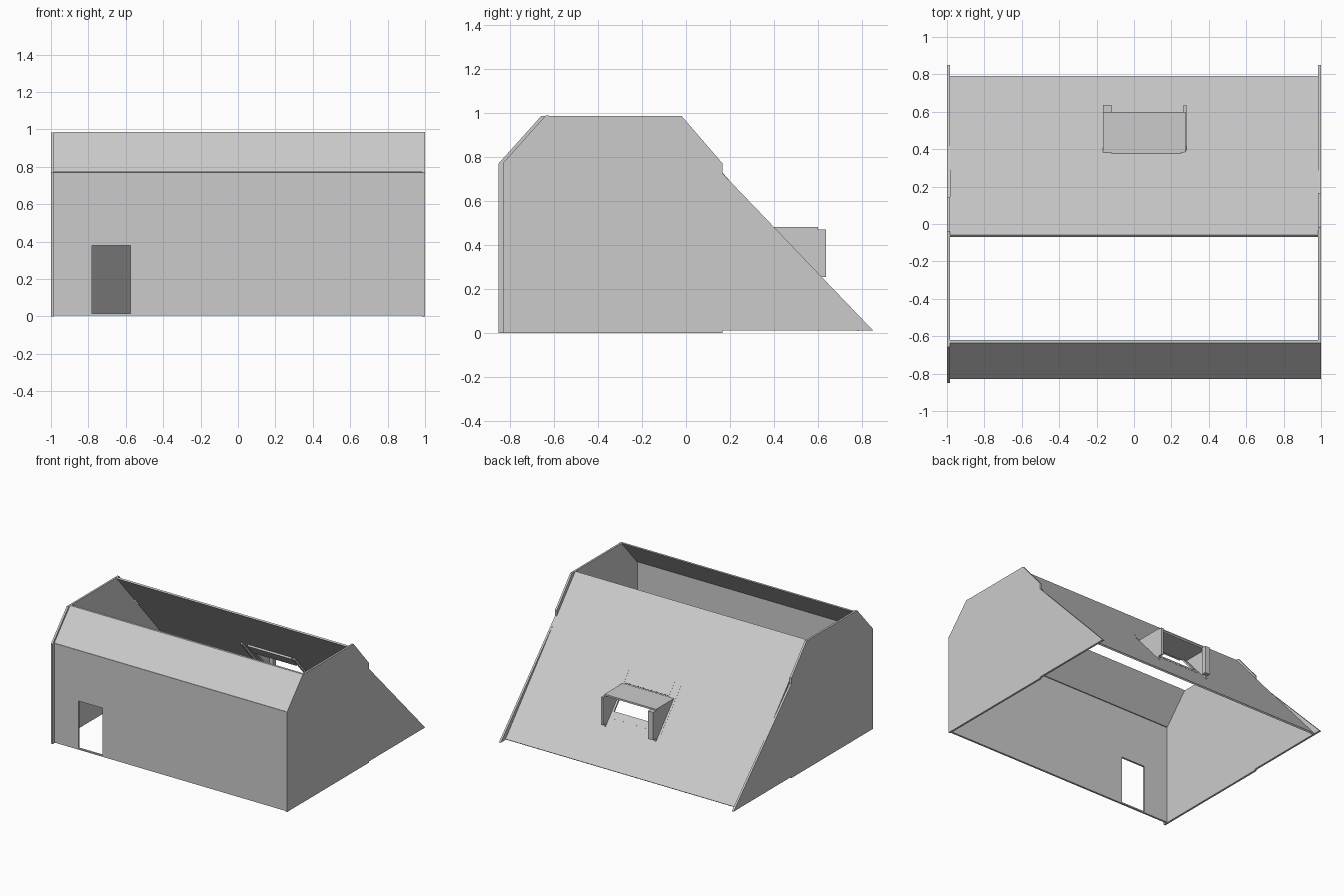
import bpy
import bmesh
from mathutils import Vector

cube = bpy.data.objects.get("Cube")
if cube:
    bpy.data.objects.remove(cube, do_unlink=True)

GREY = (0.6, 0.6, 0.6, 1.0)
mat = bpy.data.materials.new("plain_grey")
mat.use_nodes = True
mat.diffuse_color = GREY
mat.node_tree.nodes["Principled BSDF"].inputs["Base Color"].default_value = GREY

T = 0.015                                   # panel thickness
SLOPE = 1.14                                # roof pitch, rise over run
INWARD = Vector((SLOPE, 1)).normalized() * -1


def prism(name, profile, x0, x1):
    """Extrude a (y, z) outline from x0 to x1."""
    bm = bmesh.new()
    base = bm.faces.new([bm.verts.new((x0, y, z)) for y, z in profile])
    grown = bmesh.ops.extrude_face_region(bm, geom=[base])["geom"]
    moved = [v for v in grown if isinstance(v, bmesh.types.BMVert)]
    bmesh.ops.translate(bm, verts=moved, vec=(x1 - x0, 0, 0))
    bmesh.ops.recalc_face_normals(bm, faces=bm.faces)
    mesh = bpy.data.meshes.new(name)
    bm.to_mesh(mesh)
    bm.free()
    mesh.materials.append(mat)
    obj = bpy.data.objects.new(name, mesh)
    bpy.context.collection.objects.link(obj)
    return obj


def box(name, x0, x1, y0, y1, z0, z1):
    return prism(name, [(y0, z0), (y1, z0), (y1, z1), (y0, z1)], x0, x1)


def roof_z(y):
    return 0.985 - SLOPE * (y + 0.06)


def roof_band(name, x0, x1, y0, y1, lift, depth):
    """Slab following the roof slope between two y positions."""
    top = [Vector((y, roof_z(y))) - INWARD * lift for y in (y0, y1)]
    low = [p + INWARD * (depth + lift) for p in reversed(top)]
    return prism(name, top + low, x0, x1)


def cut(obj, cutter):
    """Cut an opening and remove the cutter."""
    mod = obj.modifiers.new("opening", "BOOLEAN")
    mod.operation = "DIFFERENCE"
    mod.solver = "EXACT"
    mod.object = cutter
    cutter.hide_render = True
    bpy.context.view_layer.objects.active = obj
    bpy.ops.object.modifier_apply(modifier=mod.name)
    bpy.data.objects.remove(cutter, do_unlink=True)


# End walls with their low triangular extensions; one sits slightly forward
for side, x0, x1, dy in (("right", -1, T - 1, -0.02), ("left", 1 - T, 1, 0)):
    prism(side + "_end_wall",
          [(dy - 0.83, 0), (dy - 0.83, 0.77), (dy - 0.637, 0.985),
           (dy - 0.02, 0.985), (dy + 0.165, 0.77), (dy + 0.165, 0)], x0, x1)
    prism(side + "_end_extension",
          [(dy + 0.165, 0.01), (dy + 0.165, 0.725), (0.85, 0.01)], x0, x1)

# Front wall with door opening
front = box("front_wall", T - 1, 1, -0.83, -0.83 + T, 0.005, 0.77)
cut(front, box("door_cutter", -0.78, -0.575, -0.9, -0.75, 0.015, 0.38))

# Sloped front roof strip
prism("front_roof", [(-0.83, 0.772), (-0.637, 0.987), (-0.62, 0.987),
                     (-0.81, 0.772)], T - 1, 1)

# Long back roof with window opening
roof = roof_band("back_roof", T - 1, 1 - T, -0.06, 0.79, 0, 0.012)
cut(roof, roof_band("window_cutter", -0.12, 0.25, 0.378, 0.52, 0.1, 0.1))

# Window frame set into the slope
for name, x0, x1, y0, y1 in (("frame_head", -0.12, 0.25, 0.305, 0.375),
                             ("frame_sill", -0.12, 0.25, 0.52, 0.555),
                             ("frame_right", -0.18, -0.165, 0.305, 0.565),
                             ("frame_left", 0.265, 0.28, 0.305, 0.565)):
    roof_band(name, x0, x1, y0, y1, 0.001, 0.025)

# Dormer: flat roof, two cheeks and two posts
box("dormer_roof", -0.165, 0.275, 0.378, 0.6, 0.467, 0.48)
for side, x0, x1, post in (("right", -0.165, -0.15, -0.12),
                           ("left", 0.265, 0.28, 0.28)):
    prism(side + "_dormer_cheek",
          [(0.385, 0.47), (0.6, 0.47), (0.6, roof_z(0.6))], x0, x1)
    box(side + "_dormer_post", x0, post, 0.6, 0.635, 0.255, 0.47)
